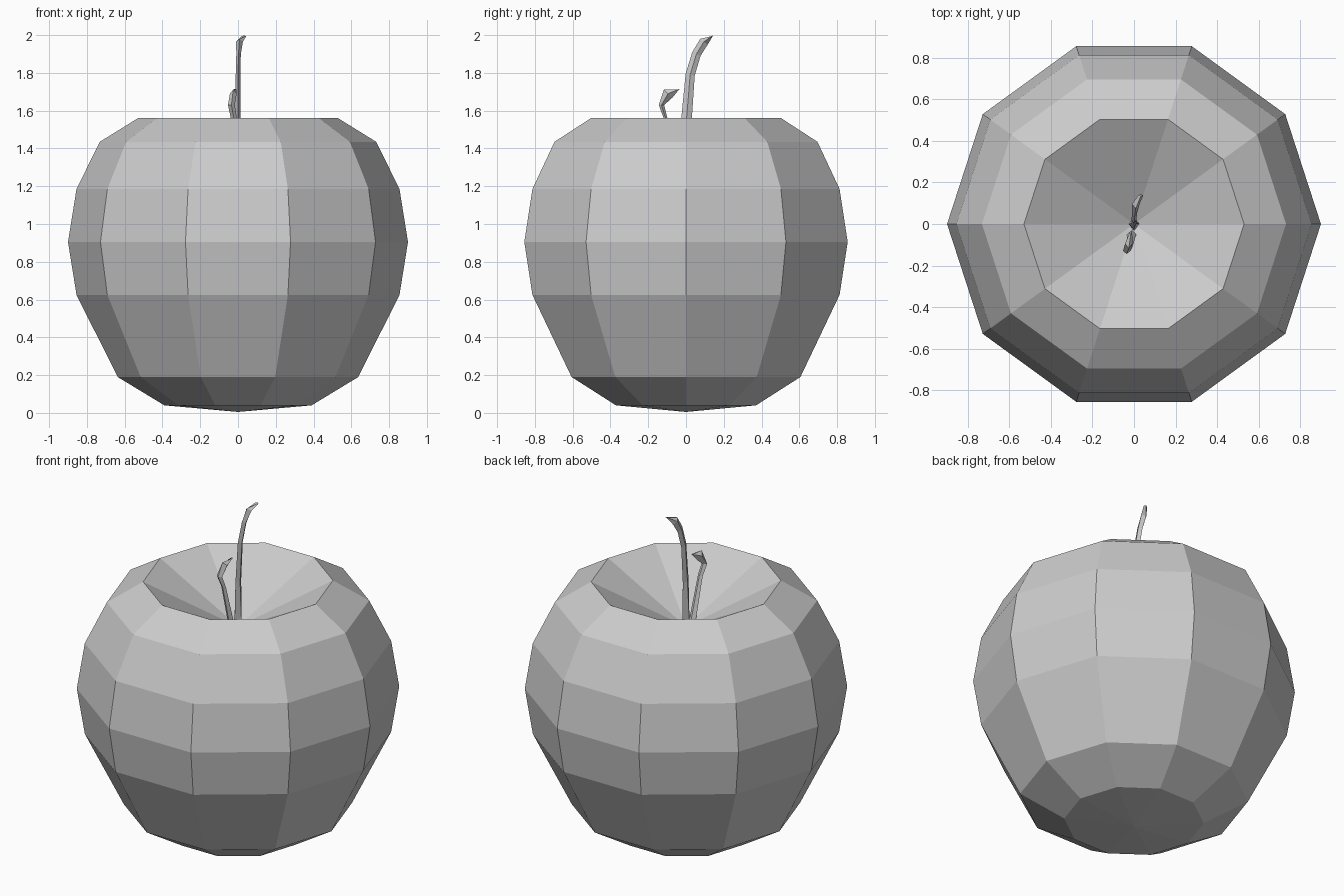
import bpy, bmesh
from math import sin, cos, tau

if "Cube" in bpy.data.objects:
    bpy.data.objects.remove(bpy.data.objects["Cube"])


def make_object(name, bm):
    bmesh.ops.recalc_face_normals(bm, faces=bm.faces)
    mesh = bpy.data.meshes.new(name)
    bm.to_mesh(mesh)
    bm.free()
    obj = bpy.data.objects.new(name, mesh)
    bpy.context.collection.objects.link(obj)
    return obj


def skin(bm, rings):
    for a, b in zip(rings, rings[1:]):
        n = len(a)
        for i in range(n):
            j = (i + 1) % n
            bm.faces.new((a[i], a[j], b[j], b[i]))


def lathe(name, bottom, profile, top, sides):
    bm = bmesh.new()
    rings = [[bm.verts.new((r * cos(tau * i / sides), r * sin(tau * i / sides), z))
              for i in range(sides)] for r, z in profile]
    skin(bm, rings)
    for ring, z in ((rings[0], bottom), (rings[-1], top)):
        tip = bm.verts.new((0, 0, z))
        for i in range(sides):
            bm.faces.new((ring[i], ring[(i + 1) % sides], tip))
    return make_object(name, bm)


def strip(name, sections):
    # each section: centre x, y, z, half width in x, half span in y and in z
    bm = bmesh.new()
    rings = []
    for x, y, z, hx, hy, hz in sections:
        rings.append([bm.verts.new(p) for p in (
            (x, y - hy, z - hz), (x + hx, y, z),
            (x, y + hy, z + hz), (x - hx, y, z))])
    skin(bm, rings)
    bm.faces.new(rings[0])
    bm.faces.new(rings[-1])
    return make_object(name, bm)


# Ten-sided fruit body with a conical hollow at the top
lathe("fruit_body", 0.005,
      [(0.39, 0.04), (0.637, 0.19), (0.855, 0.625), (0.9, 0.905),
       (0.855, 1.185), (0.732, 1.435), (0.53, 1.56)], 1.28, 10)

# Curved stem leaning to the back
strip("stem", [
    (0.00, 0.000, 1.27, 0.025, 0.035, 0.0),
    (0.00, 0.003, 1.56, 0.012, 0.028, 0.0),
    (0.00, 0.022, 1.79, 0.012, 0.024, -0.005),
    (0.003, 0.055, 1.90, 0.012, 0.022, -0.01),
    (0.008, 0.095, 1.965, 0.018, 0.020, -0.015),
    (0.032, 0.138, 1.995, 0.012, 0.006, 0.003)])

# Small bent leaf beside the stem
strip("leaf", [
    (-0.01, -0.045, 1.29, 0.022, 0.016, 0.0),
    (-0.022, -0.108, 1.56, 0.016, 0.010, 0.0),
    (-0.035, -0.130, 1.63, 0.018, 0.014, 0.0),
    (-0.025, -0.095, 1.69, 0.018, 0.022, -0.022),
    (-0.015, -0.040, 1.713, 0.006, 0.006, 0.002)])
